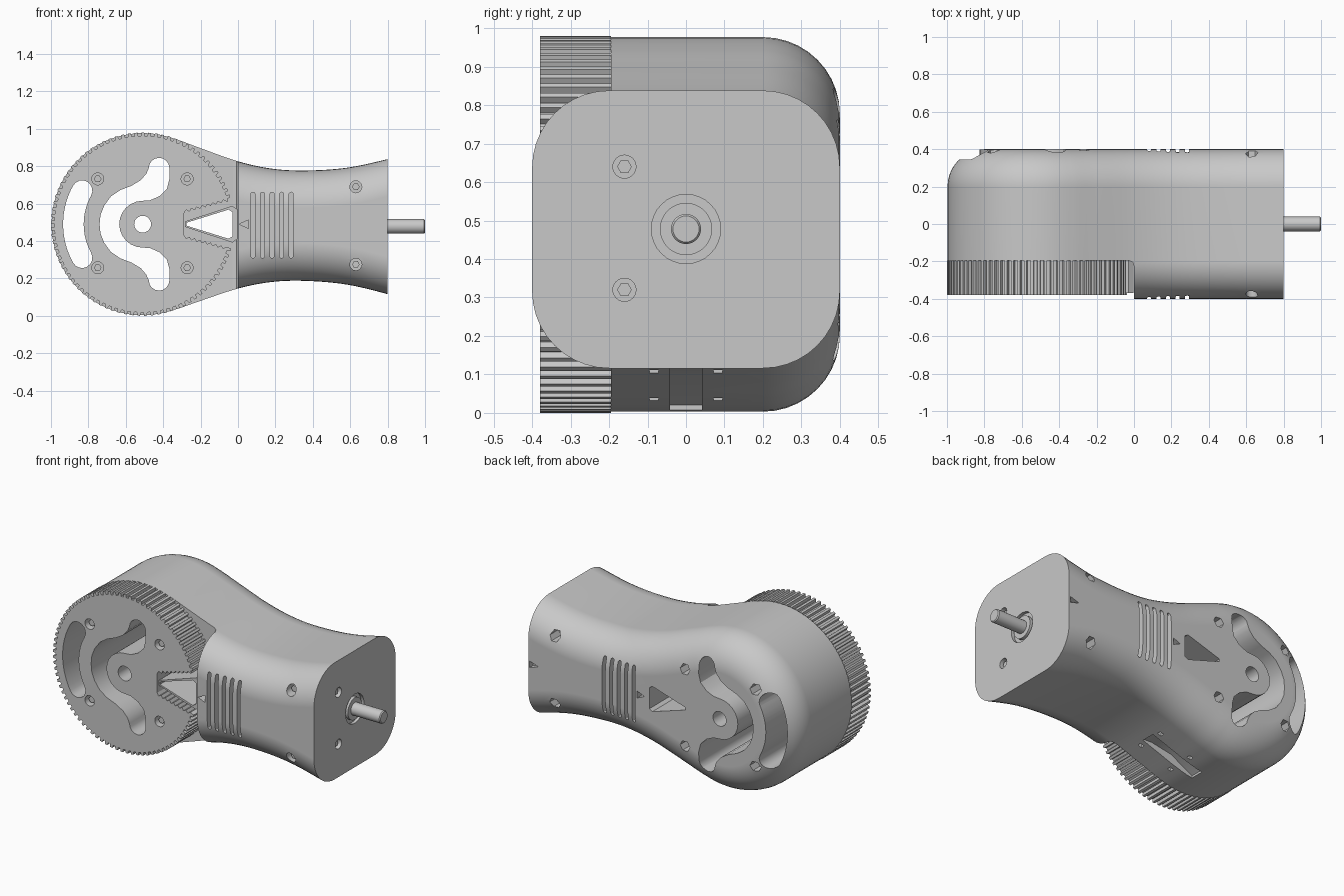
import bpy, bmesh
from math import sin, cos, pi, radians
from mathutils import Vector

cube = bpy.data.objects.get("Cube")
if cube:
    bpy.data.objects.remove(cube, do_unlink=True)

grey = bpy.data.materials.new("plain grey")
grey.use_nodes = True
grey.diffuse_color = (0.58, 0.58, 0.58, 1)
grey.node_tree.nodes["Principled BSDF"].inputs["Base Color"].default_value = grey.diffuse_color

CX, CZ, R = -0.51, 0.49, 0.487      # wheel centre and housing radius
AXES = {"x": lambda u, v, w: (w, u, v), "y": lambda u, v, w: (u, w, v), "z": lambda u, v, w: (u, v, w)}


def loft(bm, rings):
    """Skin a list of equal rings, cap both ends and turn the faces outward."""
    vs = [[bm.verts.new(p) for p in ring] for ring in rings]
    n = len(vs[0])
    faces = [bm.faces.new(vs[0][::-1]), bm.faces.new(vs[-1])]
    for a, b in zip(vs, vs[1:]):
        for i in range(n):
            faces.append(bm.faces.new((a[i], a[(i + 1) % n], b[(i + 1) % n], b[i])))
    for f in faces:
        f.normal_update()
    if sum(f.verts[0].co.dot(f.normal) * f.calc_area() for f in faces) < 0:
        bmesh.ops.reverse_faces(bm, faces=faces)


def prism(bm, pts, lo, hi, axis="y"):
    loft(bm, [[AXES[axis](u, v, w) for u, v in pts] for w in (lo, hi)])


def disc(u, v, r, n=24):
    return [(u + r * cos(2 * pi * i / n), v + r * sin(2 * pi * i / n)) for i in range(n)]


def rect(u0, v0, u1, v1):
    return [(u0, v0), (u1, v0), (u1, v1), (u0, v1)]


def polar(r, a):
    return (CX + r * cos(a), CZ + r * sin(a))


def make(name, bm):
    mesh = bpy.data.meshes.new(name)
    bm.to_mesh(mesh)
    bm.free()
    mesh.materials.append(grey)
    ob = bpy.data.objects.new(name, mesh)
    bpy.context.collection.objects.link(ob)
    return ob


def activate(ob):
    bpy.ops.object.select_all(action="DESELECT")
    ob.select_set(True)
    bpy.context.view_layer.objects.active = ob


def cut(ob, cutter):
    activate(ob)
    m = ob.modifiers.new("cut", "BOOLEAN")
    m.operation, m.solver, m.object = "DIFFERENCE", "EXACT", cutter
    bpy.ops.object.modifier_apply(modifier=m.name)


def drop(ob):
    bpy.data.objects.remove(ob, do_unlink=True)


# Housing outline: round head flowing into a waisted neck
half = [(-0.5, 0.487), (-0.35, 0.460), (-0.2, 0.408), (0, 0.34), (0.18, 0.303),
        (0.36, 0.295), (0.58, 0.312), (0.8, 0.361), (1.0, 0.42)]
neck = []
for p0, p1, p2, p3 in zip(half, half[1:], half[2:], half[3:]):
    a, b, c, d = map(Vector, (p0, p1, p2, p3))
    for k in range(6):
        t = k / 6
        neck.append(0.5 * (2 * b + (c - a) * t + (2 * a - 5 * b + 4 * c - d) * t ** 2
                           + (3 * b - a - 3 * c + d) * t ** 3))
neck.append(Vector(half[-2]))


def mid(x):
    return CZ - 0.013 * (x + 0.35) / 1.15


outline = [Vector((p.x, mid(p.x) + p.y)) for p in reversed(neck)]
outline += [Vector(polar(R, radians(74 + 212 * i / 44))) for i in range(45)]
outline += [Vector((p.x, mid(p.x) - p.y)) for p in neck]
# Inset directions: square to the outline, but straight up or down near the motor end
normals = []
for i, p in enumerate(outline):
    if p.x > 0.3:
        normals.append(Vector((0, 1 if p.y > CZ else -1)))
    else:
        t = (outline[i + 1] - outline[i - 1]).normalized()
        normals.append(Vector((t.y, -t.x)))

# Rounded long edges, flat motor end
bm = bmesh.new()
rings = []
for s in (-1, 1):
    for k in range(11):
        a = pi / 2 * (1 - k / 10 if s < 0 else k / 10)
        inset, y = 0.2 * (1 - cos(a)), s * (0.2 + 0.2 * sin(a))
        rings.append([(p.x - n.x * inset, y, p.y - n.y * inset) for p, n in zip(outline, normals)])
loft(bm, rings)
housing = make("housing", bm)

# Step that makes room for the toothed wheel
bm = bmesh.new()
prism(bm, [(-1.2, -0.6), (0, -0.6), (0, -0.225), (-0.008, -0.203), (-0.03, -0.195), (-1.2, -0.195)],
      -0.5, 1.5, "z")
step = make("step_cutter", bm)
cut(housing, step)
drop(step)

# Toothed wheel with a wedge-shaped notch lined with teeth
bm = bmesh.new()
teeth, gap = 78, radians(15)
pitch = (2 * pi - 2 * gap) / teeth
pts = []
for i in range(teeth):
    t = gap + i * pitch
    pts += [polar(r, t + f * pitch) for r, f in ((0.472, 0), (0.472, 0.4), (0.49, 0.5), (0.49, 0.9))]
steps = 17
radii = [0.465 - 0.235 * k / (steps - 1) for k in range(steps)]
zig = [(r, gap + (k % 2) * 0.014 / r) for k, r in enumerate(radii)]
pts += [polar(r, -a) for r, a in zig] + [polar(r, a) for r, a in reversed(zig)]
prism(bm, pts, -0.38, -0.195)
wheel = make("toothed_wheel", bm)

# Wedge frame standing in the notch
bm = bmesh.new()
prism(bm, [(-0.283, 0.475), (-0.03, 0.392), (-0.004, 0.41), (-0.004, 0.57), (-0.03, 0.588), (-0.283, 0.505)],
      -0.37, -0.195)
frame = make("wedge_frame", bm)

# Openings that pass through the wheel, frame and housing
bm = bmesh.new()
prism(bm, disc(CX, CZ, 0.045), -1, 1)
prism(bm, [(-0.275, 0.482), (-0.05, 0.412), (-0.03, 0.425), (-0.03, 0.555), (-0.05, 0.568), (-0.275, 0.498)], -1, 1)
span = radians(29)
slot = [polar(0.425, pi - span + 2 * span * i / 16) for i in range(17)]
end = [polar(0.37, pi + span), polar(0.37, pi - span)]
for (u, v), start in zip(end, (pi + span, 2 * pi - span)):
    slot += [(u + 0.055 * cos(start + pi * j / 8), v + 0.055 * sin(start + pi * j / 8)) for j in range(1, 8)]
    if start < 3 * pi / 2:
        slot += [polar(0.315, pi + span - 2 * span * i / 16) for i in range(17)]
prism(bm, slot, -1, 1)
# Forked slot hugging the hub, as an upper half that is mirrored
upper = [(-0.74, 0), (-0.735, 0.05), (-0.715, 0.1), (-0.68, 0.148), (-0.63, 0.182), (-0.57, 0.205),
         (-0.52, 0.235), (-0.49, 0.27), (-0.477, 0.3)]
upper += [(-0.422 - 0.055 * cos(pi * j / 8), 0.3 + 0.055 * sin(pi * j / 8)) for j in range(1, 9)]
upper += [(-0.367, 0.24), (-0.38, 0.19), (-0.42, 0.15), (-0.47, 0.128)]
upper += [(CX + 0.125 * cos(radians(a)), 0.125 * sin(radians(a))) for a in range(90, 181, 15)]
prism(bm, [(x, CZ + z) for x, z in upper] + [(x, CZ - z) for x, z in upper[-2:0:-1]], -1, 1)
# Round screw sockets in front, six-sided ones behind
head_screws = [(x, z) for x in (-0.75, -0.272) for z in (0.257, 0.732)]
neck_screws = [(0.63, 0.275), (0.63, 0.69)]
for x, z in head_screws + neck_screws:
    prism(bm, disc(x, z, 0.032), -0.6, -0.3)
    prism(bm, disc(x, z, 0.034, 6), 0.3, 0.6)
# Cooling slits and arrow marks on both faces of the neck
for lo, hi in ((-0.6, -0.34), (0.34, 0.6)):
    for i in range(5):
        x = 0.08 + 0.051 * i
        arc = [(0.011 * cos(pi * j / 6), 0.011 * sin(pi * j / 6)) for j in range(7)]
        prism(bm, [(x + u, 0.65 + v) for u, v in arc] + [(x - u, 0.32 - v) for u, v in arc], lo, hi)
    prism(bm, [(0.006, 0.49), (0.055, 0.468), (0.055, 0.512)], lo, hi)
prism(bm, [(0.79, 0.46), (0.79, 0.5), (0.73, 0.48)], 0.37, 0.6)
# Sockets in the motor end
end_screws = [(-0.16, 0.32), (-0.16, 0.64)]
for y, z in end_screws:
    prism(bm, disc(y, z, 0.03), 0.72, 0.9, "x")
prism(bm, disc(0, 0.478, 0.09, 32), 0.78, 0.9, "x")
# Belly slot with four small square holes
prism(bm, [(-0.45, -0.1), (-0.1, -0.1), (-0.1, 0.122), (-0.16, 0.125), (-0.3, 0.1), (-0.45, 0.02)], -0.042, 0.042)
for y in (-0.083, 0.083):
    for x, top in ((-0.33, 0.08), (-0.12, 0.15)):
        prism(bm, rect(x - 0.012, y - 0.012, x + 0.012, y + 0.012), -0.1, top, "z")
openings = make("opening_cutter", bm)
for ob in (housing, wheel, frame):
    cut(ob, openings)
drop(openings)

# Screws, bearing and drive shaft
bm = bmesh.new()
for x, z in head_screws:
    prism(bm, disc(x, z, 0.02, 6), -0.36, -0.29)
for x, z in neck_screws:
    prism(bm, disc(x, z, 0.02, 6), -0.35, -0.29)
for y, z in end_screws:
    prism(bm, disc(y, z, 0.019, 6), 0.715, 0.785, "x")
screws = make("screws", bm)
bm = bmesh.new()
prism(bm, disc(0, 0.478, 0.068, 32), 0.77, 0.8, "x")
bearing = make("bearing", bm)
bm = bmesh.new()
circle = [disc(0, 0.478, r, 32) for r in (0.039, 0.039, 0.034)]
loft(bm, [[(x, y, z) for y, z in ring] for x, ring in zip((0.77, 0.994, 1.0), circle)])
shaft = make("drive_shaft", bm)

for ob in (housing, wheel, frame, screws, bearing, shaft):
    activate(ob)
    bpy.ops.object.shade_smooth_by_angle(angle=radians(28))
    w = ob.modifiers.new("even shading", "WEIGHTED_NORMAL")
    w.keep_sharp = True
